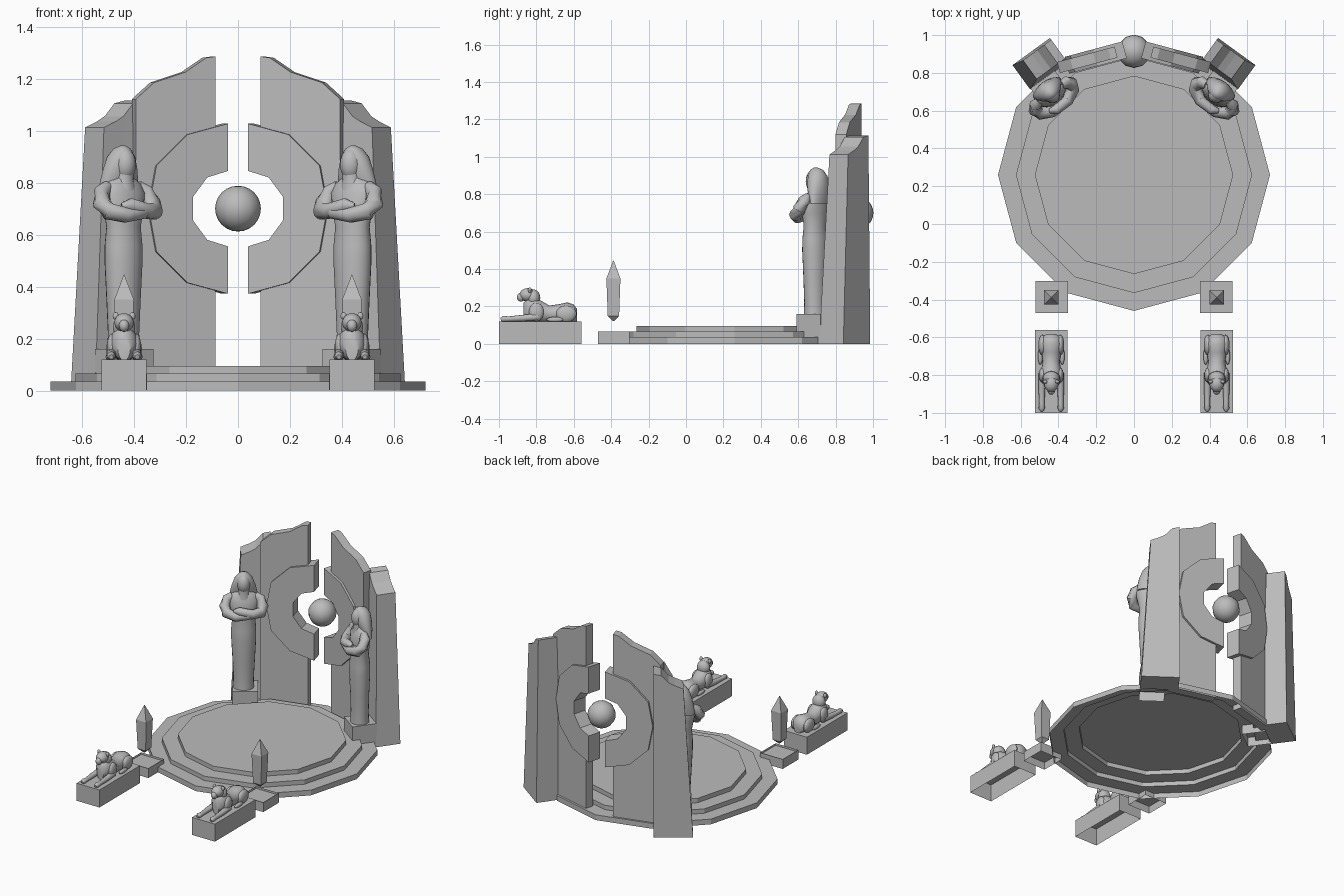
import bpy, bmesh
from math import sin, cos, pi, radians
from mathutils import Matrix, Vector

if "Cube" in bpy.data.objects:
    bpy.data.objects.remove(bpy.data.objects["Cube"])

stone = bpy.data.materials.new("grey_stone")
stone.use_nodes = True
stone.diffuse_color = (0.5, 0.5, 0.5, 1)
stone.node_tree.nodes["Principled BSDF"].inputs["Base Color"].default_value = (0.5, 0.5, 0.5, 1)


def make_object(name, bm, smooth):
    me = bpy.data.meshes.new(name)
    bm.to_mesh(me)
    me.materials.append(stone)
    ob = bpy.data.objects.new(name, me)
    bpy.context.collection.objects.link(ob)
    if smooth:
        bpy.ops.object.select_all(action='DESELECT')
        ob.select_set(True)
        bpy.context.view_layer.objects.active = ob
        bpy.ops.object.shade_smooth_by_angle(angle=radians(50))


def finish(name, bm, place=Matrix(), pair=True, smooth=False):
    """Place a part; if paired, also add its mirror image."""
    bmesh.ops.recalc_face_normals(bm, faces=bm.faces[:])
    bm.transform(place)
    make_object("left_" + name if pair else name, bm, smooth)
    if pair:
        bm.transform(Matrix.Scale(-1, 4, (1, 0, 0)))
        bmesh.ops.reverse_faces(bm, faces=bm.faces[:])
        make_object("right_" + name, bm, smooth)
    bm.free()


def loft(bm, rings, caps=(True, True)):
    loops = [[bm.verts.new(p) for p in r] for r in rings]
    n = len(loops[0])
    for a, b in zip(loops, loops[1:]):
        for i in range(n):
            j = (i + 1) % n
            bm.faces.new((a[i], a[j], b[j], b[i]))
    for use, loop in zip(caps, (loops[0], loops[-1])):
        if use:
            bm.faces.new(loop)


def ring(c, u, v, n, turn=0.0):
    c, u, v = Vector(c), Vector(u), Vector(v)
    return [c + u * cos(2 * pi * i / n + turn) + v * sin(2 * pi * i / n + turn) for i in range(n)]


def flat_ring(z, rx, ry, y=0, n=20):
    return ring((0, y, z), (rx, 0, 0), (0, ry, 0), n)


def tube(bm, points, radii, n=10):
    pts = [Vector(p) for p in points]
    rings = []
    for i, p in enumerate(pts):
        t = (pts[min(i + 1, len(pts) - 1)] - pts[max(i - 1, 0)]).normalized()
        u = t.cross(Vector((0.1, 0.1, 1))).normalized()
        rings.append(ring(p, u * radii[i], t.cross(u) * radii[i], n))
    loft(bm, rings)


def ball(bm, c, size, u=14, v=10):
    m = Matrix.Translation(c) @ Matrix.Diagonal((*size, 1))
    bmesh.ops.create_uvsphere(bm, u_segments=u, v_segments=v, radius=1, matrix=m)


def box(x, y, z, open_bottom=True):
    bm = bmesh.new()
    loft(bm, [[(a * x, b * y, h) for a, b in ((-1, -1), (1, -1), (1, 1), (-1, 1))]
              for h in (0, z)], (not open_bottom, True))
    return bm


def prism(outline, depth):
    bm = bmesh.new()
    loft(bm, [[(x, y, z) for x, z in outline] for y in (-depth, depth)])
    return bm


# Stepped twelve-sided platform, open underneath
bm = bmesh.new()
steps = [(0.72, 0), (0.72, 0.036), (0.625, 0.036), (0.625, 0.066), (0.525, 0.066), (0.525, 0.096)]
loft(bm, [ring((0, 0.26, z), (r, 0, 0), (0, r, 0), 12) for r, z in steps], (False, True))
finish("platform", bm, pair=False)

# Floating sphere
bm = bmesh.new()
ball(bm, (0, 0.914, 0.7), (0.088,) * 3, 12, 12)
finish("floating_sphere", bm, pair=False, smooth=True)

# Broken wall panels and the split ring between them
tilt = radians(15)
wall_place = Matrix.Translation((0.095, 0.91, 0)) @ Matrix.Rotation(-tilt, 4, 'Z')


def on_wall(points):
    return [((x - 0.095) / cos(tilt), z) for x, z in points]


def both_halves(upper):
    return upper + [(x, 1.4 - z) for x, z in reversed(upper)]


hole = both_halves([(0.05, 0.845), (0.13, 0.82), (0.185, 0.745)])
rim = [(0.05, 1.027), (0.205, 0.985), (0.325, 0.865), (0.355, 0.7)]
rim = rim + [(x, 1.4 - z) for x, z in rim[-2::-1]]
crest = [(0.40, 1.12), (0.385, 1.135), (0.33, 1.185), (0.21, 1.225), (0.13, 1.28), (0.095, 1.285)]
notch = [(0.095, 0.86)] + [(x + 0.02, z) for x, z in hole[1:-1]] + [(0.095, 0.54)]
finish("wall_panel", prism(on_wall([(0.095, 0), (0.40, 0)] + crest + notch), 0.03), wall_place)
finish("half_ring", prism(on_wall(rim + hole[::-1]), 0.046), wall_place)

# Tapered pylons with broken tops
bm = bmesh.new()
tops = [(0, 1.115), (0.25, 1.105), (0.5, 1.055), (0.7, 1.035), (1, 1.012)]
loft(bm, [[(f * 0.245, 0, 0), (f * 0.245, -0.16, 0), (f * 0.185, -0.135, z), (f * 0.185, -0.012, z)]
          for f, z in tops])
turn = Matrix.Rotation(radians(-36), 4, 'Z')
finish("pylon", bm, Matrix.Translation((0.445, 0.985, 0)) @ turn)

# Statue pedestals
finish("statue_pedestal", box(0.08, 0.08, 0.16), Matrix.Translation((0.4375, 0.702, 0)) @ turn)

# Robed statues with crossed arms
statue = Matrix.Translation((0.44, 0.69, 0)) @ turn
bm = bmesh.new()
robe = [(0.16, 0.064, 0.058, 0), (0.22, 0.063, 0.055, 0), (0.35, 0.07, 0.058, 0),
        (0.5, 0.078, 0.064, 0), (0.56, 0.078, 0.062, 0), (0.63, 0.072, 0.055, 0),
        (0.7, 0.086, 0.06, 0), (0.76, 0.1, 0.055, 0.005), (0.795, 0.085, 0.045, 0.01),
        (0.82, 0.045, 0.035, 0.01)]
loft(bm, [flat_ring(*r) for r in robe])
finish("statue_robe", bm, statue, smooth=True)

bm = bmesh.new()
for s in (-1, 1):
    tube(bm, [(s * 0.07, 0.005, 0.79), (s * 0.1, 0, 0.765), (s * 0.118, -0.02, 0.72),
              (s * 0.108, -0.05, 0.69), (s * 0.05, -0.082, 0.683 - s * 0.008),
              (-s * 0.03, -0.085, 0.7 - s * 0.015), (-s * 0.06, -0.07, 0.71)],
         [0.02, 0.033, 0.036, 0.035, 0.03, 0.026, 0.012])
finish("statue_arms", bm, statue, smooth=True)

bm = bmesh.new()
hood = [(0.75, 0.088, 0.03, 0.038), (0.8, 0.085, 0.045, 0.03), (0.85, 0.074, 0.052, 0.022),
        (0.9, 0.056, 0.05, 0.016), (0.93, 0.032, 0.036, 0.01), (0.943, 0.008, 0.01, 0.004)]
loft(bm, [flat_ring(*r) for r in hood])
finish("statue_hood", bm, statue, smooth=True)

bm = bmesh.new()
ball(bm, (0, -0.008, 0.87), (0.042, 0.045, 0.063))
loft(bm, [flat_ring(0.77, 0.05, 0.04, -0.006), flat_ring(0.81, 0.034, 0.034, -0.006),
          flat_ring(0.85, 0.036, 0.036, -0.006)])
finish("statue_head", bm, statue, smooth=True)

# Low trays with hovering obelisks
bm = box(0.086, 0.084, 0.066)
top = max(bm.faces, key=lambda f: f.calc_center_median().z)
bmesh.ops.inset_region(bm, faces=[top], thickness=0.018)
bmesh.ops.translate(bm, verts=top.verts[:], vec=(0, 0, -0.014))
finish("obelisk_tray", bm, Matrix.Translation((0.436, -0.387, 0)))

bm = bmesh.new()
loft(bm, [ring((0, 0, z), (r, 0, 0), (0, r, 0), 4, pi / 4)
          for z, r in ((0.122, 0.006), (0.15, 0.043), (0.35, 0.053), (0.447, 0.001))])
finish("obelisk", bm, Matrix.Translation((0.438, -0.388, 0)))

# Reclining guardian beasts on plinths
finish("beast_plinth", box(0.087, 0.22, 0.12), Matrix.Translation((0.438, -0.78, 0)))
beast = Matrix.Translation((0.438, 0, 0))

bm = bmesh.new()
spine = [(-0.582, 0.025, 0.185), (-0.6, 0.052, 0.21), (-0.635, 0.06, 0.222), (-0.68, 0.052, 0.212),
         (-0.73, 0.045, 0.205), (-0.77, 0.053, 0.228), (-0.81, 0.055, 0.25), (-0.845, 0.045, 0.245),
         (-0.868, 0.025, 0.22)]
loft(bm, [ring((0, y, (z + 0.115) / 2), (w, 0, 0), (0, 0, (z - 0.115) / 2), 16) for y, w, z in spine])
finish("beast_body", bm, beast, smooth=True)

bm = bmesh.new()
for s in (-1, 1):
    ball(bm, (s * 0.047, -0.64, 0.16), (0.022, 0.055, 0.045))
    ball(bm, (s * 0.058, -0.7, 0.13), (0.013, 0.045, 0.014))
    ball(bm, (s * 0.046, -0.8, 0.17), (0.02, 0.04, 0.05))
    tube(bm, [(s * 0.048, -0.79, 0.145), (s * 0.05, -0.87, 0.138), (s * 0.05, -0.95, 0.133),
              (s * 0.05, -0.975, 0.134), (s * 0.05, -0.99, 0.13)], [0.02, 0.018, 0.014, 0.017, 0.009])
finish("beast_legs", bm, beast, smooth=True)

bm = bmesh.new()
ball(bm, (0, -0.845, 0.262), (0.038, 0.046, 0.036))
ball(bm, (0, -0.815, 0.245), (0.044, 0.036, 0.046))
ball(bm, (0, -0.882, 0.25), (0.02, 0.022, 0.024))
for s in (-1, 1):
    ball(bm, (s * 0.032, -0.835, 0.287), (0.012, 0.01, 0.015), 8, 6)
finish("beast_head", bm, beast, smooth=True)
